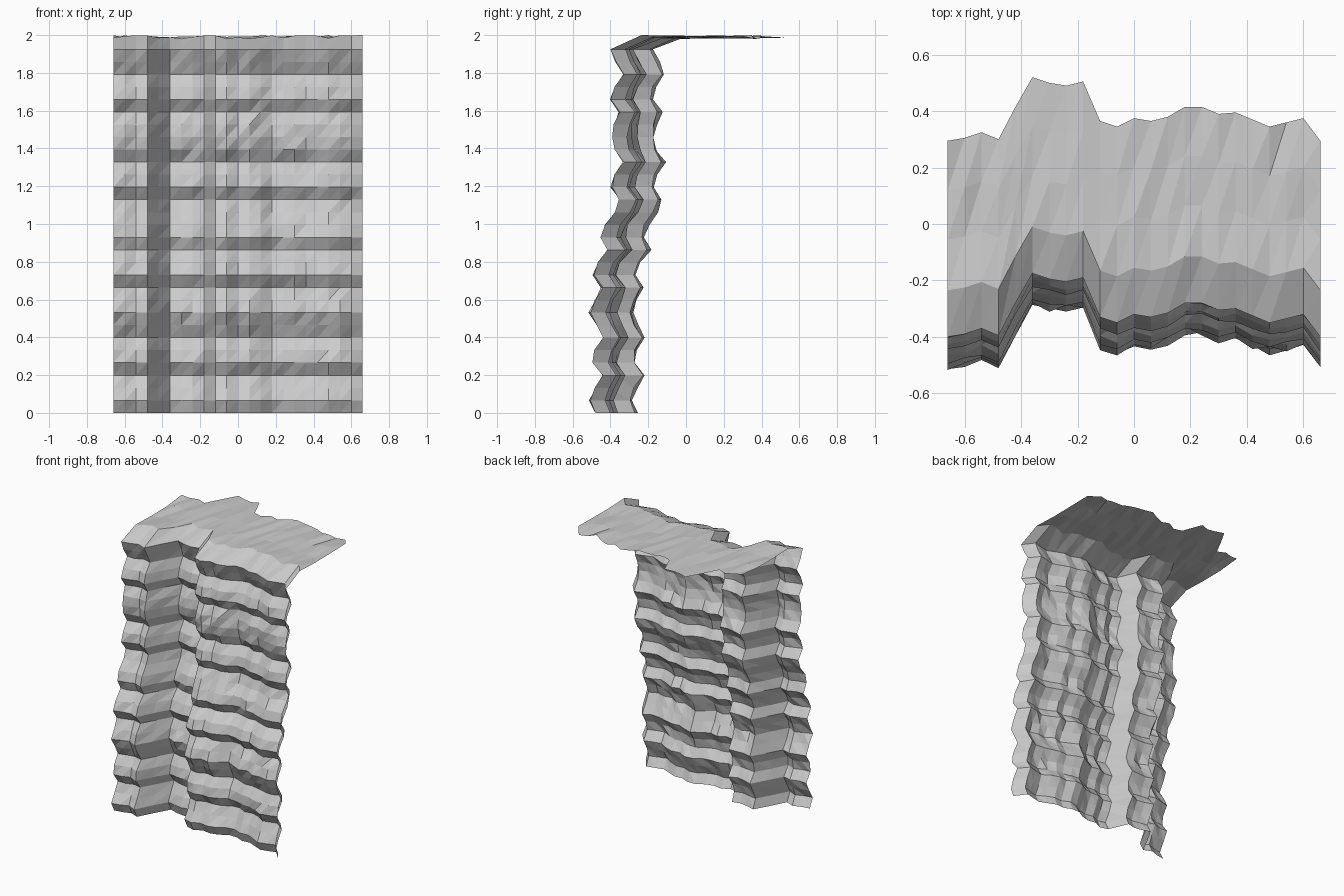
import bpy
import bmesh
import random

random.seed(4)

# Remove the default cube
default_cube = bpy.data.objects.get("Cube")
if default_cube:
    bpy.data.objects.remove(default_cube, do_unlink=True)

# Plan outline of the cliff lip, left to right, in hundredths
OUTLINE = [-40, -39, -37, -39.5, -28, -17.5, -19.5, -20.5, -19, -33, -35, -32,
           -33, -31.5, -28, -28, -30.5, -30, -32.5, -35, -33.5, -32, -40]

# Strata relief from the foot up to the lip, in hundredths
STRATA = [-8, -11, -8, -4.5, -9, -8, -4, -8, -11, -8.5, -4.5, -9, -6.5, -1,
          -4.5, -2.5, 2, 5, 0.5, 2, 6.5, 2, 1, 1.5, 4.5, 0.5, 2, 6.5, 3, 0]

# Distance of each plateau row behind the lip
PLATEAU = [0.165, 0.345, 0.52, 0.695]

COLUMN_STEP = 0.06
ROW_STEP = 1.925 / (len(STRATA) - 1)
HALF_WIDTH = COLUMN_STEP * (len(OUTLINE) - 1) / 2

# Shallow vertical grooves that interrupt some of the strata
GROOVE_COLUMNS = {7, 13, 14, 19}
GROOVE_ROWS = {5, 6, 7, 8, 9, 21, 22, 23}


def face_depth(row, column):
    """Depth of the cliff face at one grid point."""
    depth = (OUTLINE[column] + STRATA[row]) / 100
    if row in GROOVE_ROWS and column in GROOVE_COLUMNS:
        depth += 0.02
    if 0 < row < len(STRATA) - 1:
        depth += random.uniform(-0.008, 0.008)
    return depth


def grid_points():
    """Rows of points, up the cliff face and then back over the plateau."""
    columns = range(len(OUTLINE))
    xs = [column * COLUMN_STEP - HALF_WIDTH for column in columns]
    rows = []
    for row in range(len(STRATA)):
        rows.append([(xs[c], face_depth(row, c), row * ROW_STEP) for c in columns])
    for setback in PLATEAU:
        rows.append([(xs[c], OUTLINE[c] / 100 + setback,
                      random.uniform(1.98, 2.0)) for c in columns])
    return rows


def build_sheet(name, rows, material):
    """Join rows of points into a flat shaded triangle sheet."""
    bm = bmesh.new()
    verts = [[bm.verts.new(point) for point in row] for row in rows]
    for lower, upper in zip(verts, verts[1:]):
        for c in range(len(lower) - 1):
            bm.faces.new((lower[c], lower[c + 1], upper[c + 1]))
            bm.faces.new((lower[c], upper[c + 1], upper[c]))
    mesh = bpy.data.meshes.new(name)
    bm.to_mesh(mesh)
    bm.free()
    mesh.materials.append(material)
    sheet = bpy.data.objects.new(name, mesh)
    bpy.context.collection.objects.link(sheet)
    return sheet


# Pale grey stone
stone = bpy.data.materials.new("pale_grey_stone")
stone.use_nodes = True
colour = (0.6, 0.6, 0.6, 1)
stone.diffuse_color = colour
stone.node_tree.nodes["Principled BSDF"].inputs["Base Color"].default_value = colour

# Cliff face with plateau
build_sheet("cliff_wall", grid_points(), stone)
